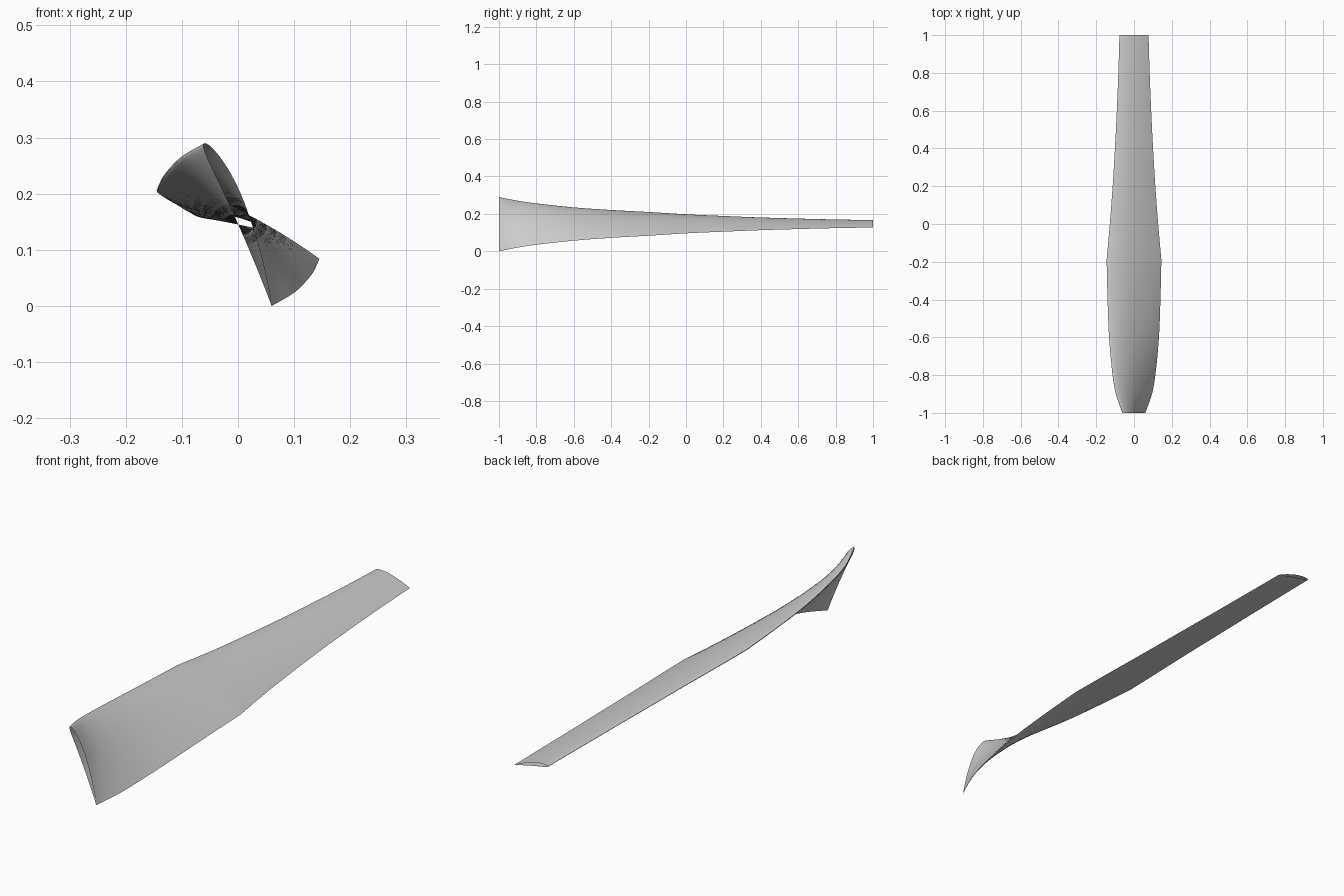
import bpy, math

cube = bpy.data.objects.get("Cube")
if cube:
    bpy.data.objects.remove(cube)

grey = bpy.data.materials.new("plain grey")
grey.use_nodes = True
colour = (0.6, 0.6, 0.6, 1)
grey.diffuse_color = colour
grey.node_tree.nodes["Principled BSDF"].inputs["Base Color"].default_value = colour

# Blade stations: y, half width, half height of the chord line
STATIONS = [(-1, .06, .145), (-.9, .095, .125), (-.8, .113, .11), (-.6, .132, .088),
            (-.4, .14, .073), (-.19, .145, .061), (0, .128, .049), (.2, .113, .040),
            (.4, .101, .032), (.6, .091, .026), (.8, .083, .021), (1, .077, .0175)]
MID_Z = 0.147
CAMBER, THICK = 0.04, 0.085
SIDE_POINTS = 20
STEPS = 6


def chord_at(i, t):
    """Smooth chord between stations, keeping the corner at the widest one."""
    a, b = STATIONS[i], STATIONS[i + 1]
    corner = 5

    def slope(k, axis):
        lo, hi = max(k - 1, 0), min(k + 1, len(STATIONS) - 1)
        if k == corner:
            lo, hi = i, i + 1
        return (STATIONS[hi][axis] - STATIONS[lo][axis]) / (STATIONS[hi][0] - STATIONS[lo][0])

    span = b[0] - a[0]
    out = [a[0] + span * t]
    for axis in (1, 2):
        m0, m1 = slope(i, axis) * span, slope(i + 1, axis) * span
        out.append((2*t**3 - 3*t**2 + 1) * a[axis] + (t**3 - 2*t**2 + t) * m0
                   + (3*t**2 - 2*t**3) * b[axis] + (t**3 - t**2) * m1)
    return out


def airfoil():
    """Closed section from trailing edge over the top to the nose and back."""
    points = []
    for k in range(2 * SIDE_POINTS):
        angle = math.pi * k / SIDE_POINTS
        s = (1 + math.cos(angle)) / 2
        half = 5 * THICK * (.2969 * math.sqrt(s) - .126 * s - .3516 * s**2
                            + .2843 * s**3 - .1036 * s**4)
        p = 0.4
        if s < p:
            mid = CAMBER / p**2 * (2 * p * s - s * s)
        else:
            mid = CAMBER / (1 - p)**2 * (1 - 2 * p + 2 * p * s - s * s)
        points.append((s, mid + half if k <= SIDE_POINTS else mid - half))
    return points


# Hollow twisted blade, open at root and tip
section = airfoil()
chords = [chord_at(i, j / STEPS) for i in range(len(STATIONS) - 1) for j in range(STEPS)]
chords.append(list(STATIONS[-1]))
verts, faces = [], []
for y, hx, hz in chords:
    for s, h in section:
        along = 2 * s - 1
        verts.append((along * hx + 2 * h * hz, y, MID_Z - along * hz + 2 * h * hx))
n = len(section)
for r in range(len(chords) - 1):
    for k in range(n):
        m = (k + 1) % n
        faces.append((r*n + k, (r+1)*n + k, (r+1)*n + m, r*n + m))

mesh = bpy.data.meshes.new("blade")
mesh.from_pydata(verts, [], faces)
mesh.materials.append(grey)
low = min(v.co.z for v in mesh.vertices)
for v in mesh.vertices:
    v.co.z -= low
blade = bpy.data.objects.new("blade", mesh)
bpy.context.collection.objects.link(blade)

bpy.ops.object.select_all(action='DESELECT')
blade.select_set(True)
bpy.context.view_layer.objects.active = blade
bpy.ops.object.mode_set(mode='EDIT')
bpy.ops.mesh.select_all(action='SELECT')
bpy.ops.mesh.normals_make_consistent(inside=False)
bpy.ops.object.mode_set(mode='OBJECT')
bpy.ops.object.shade_smooth_by_angle(angle=math.radians(40))
